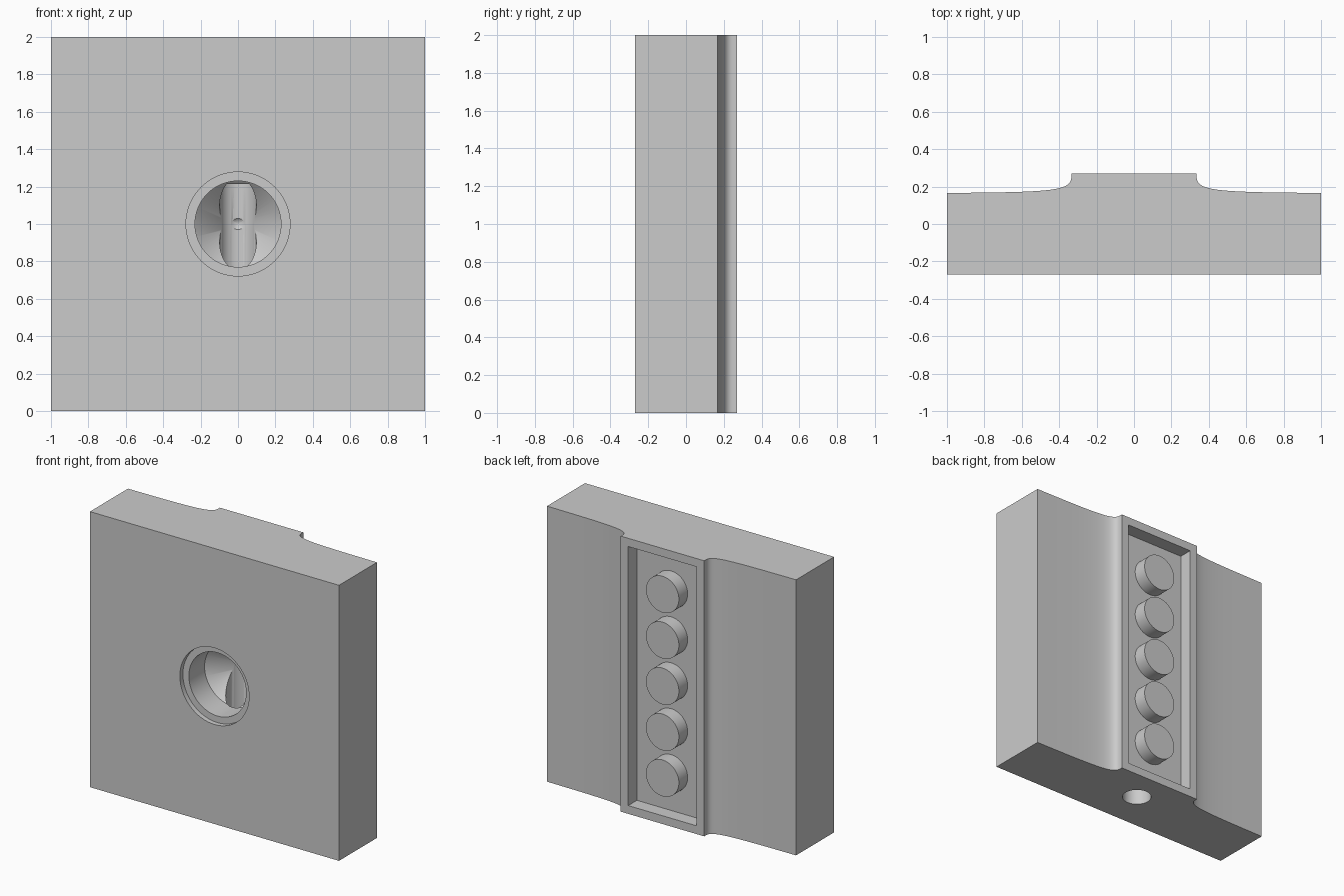
import bpy, bmesh, math
from mathutils import Vector, Matrix
from mathutils.geometry import interpolate_bezier

if "Cube" in bpy.data.objects:
    bpy.data.objects.remove(bpy.data.objects["Cube"], do_unlink=True)

grey = bpy.data.materials.new("plain grey")
grey.use_nodes = True
GREY = (0.6, 0.6, 0.6, 1)
grey.diffuse_color = GREY
grey.node_tree.nodes["Principled BSDF"].inputs["Base Color"].default_value = GREY

FRONT, BACK, FLOOR = -0.27, 0.27, 0.17
RIB, WALL = 0.335, 0.06


def make_object(name, bm):
    bmesh.ops.recalc_face_normals(bm, faces=bm.faces)
    mesh = bpy.data.meshes.new(name)
    bm.to_mesh(mesh)
    bm.free()
    mesh.materials.append(grey)
    obj = bpy.data.objects.new(name, mesh)
    bpy.context.collection.objects.link(obj)
    return obj


def prism(name, outline, height):
    """Extrude an outline in x, y upwards from the ground."""
    bm = bmesh.new()
    face = bm.faces.new([bm.verts.new((x, y, 0)) for x, y in outline])
    top = bmesh.ops.extrude_face_region(bm, geom=[face])["geom"]
    bmesh.ops.translate(bm, vec=(0, 0, height),
                        verts=[v for v in top if isinstance(v, bmesh.types.BMVert)])
    return make_object(name, bm)


def turned(name, profile, matrix, sides=64):
    """Lathe a profile of (radius, height), closed on the axis at both ends."""
    bm = bmesh.new()
    verts = [bm.verts.new((r, 0, h)) for r, h in profile]
    edges = [bm.edges.new(pair) for pair in zip(verts, verts[1:])]
    bmesh.ops.spin(bm, geom=verts + edges, cent=(0, 0, 0), axis=(0, 0, 1),
                   angle=math.tau, steps=sides, use_duplicate=False)
    bmesh.ops.remove_doubles(bm, verts=bm.verts, dist=0.0001)
    bmesh.ops.transform(bm, matrix=matrix, verts=bm.verts)
    return make_object(name, bm)


def smooth(obj):
    bpy.ops.object.select_all(action="DESELECT")
    obj.select_set(True)
    bpy.context.view_layer.objects.active = obj
    bpy.ops.object.shade_smooth_by_angle(angle=math.radians(30))


# Slab with a raised rib on the back, joined by flared shoulders
flare = [(p.x, p.y) for p in interpolate_bezier(
    Vector((RIB, 0.25)), Vector((RIB, 0.175)),
    Vector((0.45, 0.17)), Vector((1, 0.166)), 20)]
half = [(RIB, BACK)] + flare + [(1, FRONT)]
outline = half + [(-x, y) for x, y in reversed(half)]
slab = prism("slab", outline, 2)

# Cutters: stepped front bore with conical end, blind bottom hole, rib recess
to_back = Matrix.Rotation(-math.pi / 2, 4, "X")
bore = turned("bore_cutter",
              [(0, -0.4), (0.278, -0.4), (0.278, -0.235), (0.23, -0.235),
               (0.23, -0.055), (0, 0.155)],
              Matrix.Translation((0, 0, 1)) @ to_back)
hole = turned("bottom_hole_cutter",
              [(0, -0.1), (0.098, -0.1), (0.098, 1.213), (0, 1.213)],
              Matrix.Translation((0, 0.03, 0)))
w = RIB - WALL
recess = prism("recess_cutter", [(-w, FLOOR), (w, FLOOR), (w, 0.4), (-w, 0.4)],
               2 - 2 * WALL)
recess.data.transform(Matrix.Translation((0, 0, WALL)))

cutters = [bore, hole, recess]
bpy.context.view_layer.objects.active = slab
for cutter in cutters:
    cutter.hide_render = True
    mod = slab.modifiers.new(cutter.name, "BOOLEAN")
    mod.operation, mod.solver, mod.object = "DIFFERENCE", "EXACT", cutter
    bpy.ops.object.modifier_apply(modifier=mod.name)
for cutter in cutters:
    bpy.data.objects.remove(cutter, do_unlink=True)
smooth(slab)

# Row of round studs in the recess
for i in range(5):
    stud = turned(f"stud_{i + 1}",
                  [(0, FLOOR - 0.003), (0.132, FLOOR - 0.003), (0.132, BACK), (0, BACK)],
                  Matrix.Translation((0, 0, 1 + (i - 2) / 3)) @ to_back)
    smooth(stud)
